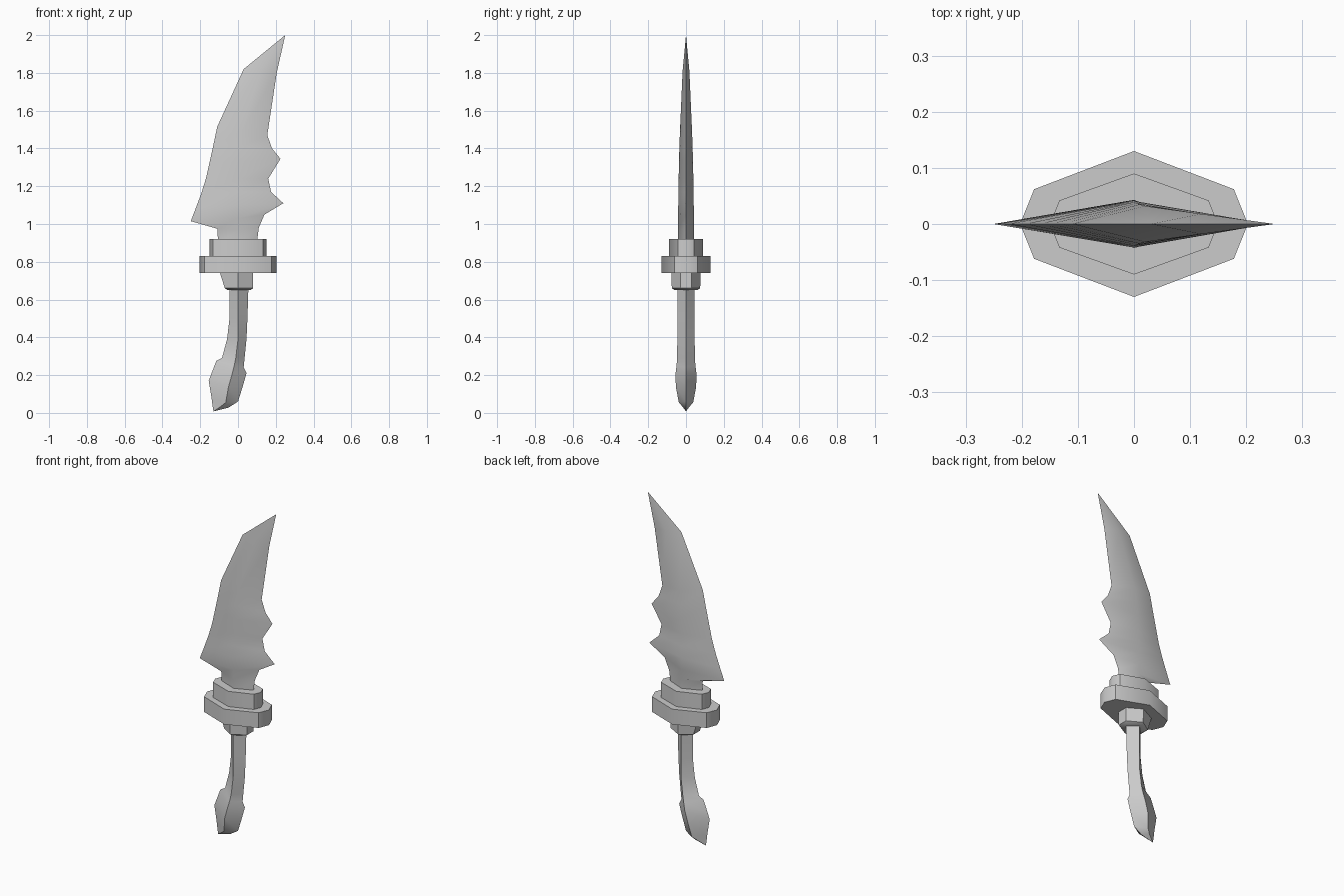
import bpy, bmesh, math

if "Cube" in bpy.data.objects:
    bpy.data.objects.remove(bpy.data.objects["Cube"], do_unlink=True)

grey = bpy.data.materials.new("plain_grey")
grey.use_nodes = True
COLOUR = (0.6, 0.6, 0.6, 1)
grey.diffuse_color = COLOUR
grey.node_tree.nodes["Principled BSDF"].inputs["Base Color"].default_value = COLOUR


def loft(name, rings):
    """Skin a closed solid through rings of equal point count."""
    bm = bmesh.new()
    loops = [[bm.verts.new(p) for p in ring] for ring in rings]
    n = len(rings[0])
    for a, b in zip(loops, loops[1:]):
        for i in range(n):
            j = (i + 1) % n
            bm.faces.new((a[i], a[j], b[j], b[i]))
    bm.faces.new(loops[0][::-1])
    bm.faces.new(loops[-1])
    bmesh.ops.remove_doubles(bm, verts=bm.verts, dist=0.0005)
    bmesh.ops.recalc_face_normals(bm, faces=bm.faces)
    mesh = bpy.data.meshes.new(name)
    bm.to_mesh(mesh)
    bm.free()
    mesh.materials.append(grey)
    obj = bpy.data.objects.new(name, mesh)
    bpy.context.collection.objects.link(obj)
    bpy.ops.object.select_all(action='DESELECT')
    obj.select_set(True)
    bpy.context.view_layer.objects.active = obj
    bpy.ops.object.shade_smooth_by_angle(angle=math.radians(45))
    return obj


def diamond(left, ridge, right, half):
    """Four-sided section from (x, z) points and a half thickness."""
    return [(left[0], 0, left[1]), (ridge[0], -half, ridge[1]),
            (right[0], 0, right[1]), (ridge[0], half, ridge[1])]


def octagon(tip, side, side_y, depth, z):
    """Guard section, pointed at the front, back and both ends."""
    quarter = [(tip, 0), (side, side_y), (0, depth), (-side, side_y)]
    return [(x, y, z) for x, y in quarter + [(-x, -y) for x, y in quarter]]


# Blade: cutting edge, central ridge, barbed back, half thickness
tip = (0.25, 2.0)
loft("blade", [diamond(*row) for row in (
    ((-0.105, 0.90), (0, 0.90), (0.10, 0.90), 0.043),
    ((-0.11, 0.975), (0, 0.97), (0.11, 0.98), 0.043),
    ((-0.25, 1.015), (0, 1.03), (0.14, 1.05), 0.042),
    ((-0.225, 1.08), (0, 1.10), (0.24, 1.11), 0.041),
    ((-0.195, 1.16), (0, 1.17), (0.175, 1.17), 0.040),
    ((-0.17, 1.24), (0, 1.24), (0.16, 1.24), 0.039),
    ((-0.15, 1.33), (0.005, 1.33), (0.225, 1.345), 0.037),
    ((-0.13, 1.42), (0.01, 1.41), (0.18, 1.40), 0.035),
    ((-0.11, 1.515), (0.02, 1.49), (0.155, 1.47), 0.032),
    ((0.03, 1.82), (0.12, 1.81), (0.205, 1.80), 0.018),
    (tip, tip, tip, 0))])

# Two stepped guards
loft("upper_guard", [octagon(0.15, 0.133, 0.042, 0.09, z) for z in (0.83, 0.92)])
loft("lower_guard", [octagon(0.203, 0.178, 0.062, 0.13, z) for z in (0.74, 0.83)])

# Collar under the guards, tapering on one side
loft("collar", [[(right, -side, z), (right, side, z), (0, depth, z),
                 (left, side, z), (left, -side, z), (0, -depth, z)]
                for left, right, side, depth, z in (
                    (-0.055, 0.065, 0.025, 0.06, 0.65),
                    (-0.07, 0.08, 0.03, 0.075, 0.66),
                    (-0.095, 0.08, 0.03, 0.078, 0.74))])

# Curved grip ending in a hooked pommel
end = (-0.13, 0.008)
loft("grip", [diamond(*row) for row in (
    ((-0.045, 0.66), (0, 0.66), (0.055, 0.66), 0.045),
    ((-0.045, 0.50), (0, 0.50), (0.05, 0.50), 0.045),
    ((-0.058, 0.39), (0, 0.39), (0.045, 0.39), 0.046),
    ((-0.085, 0.29), (-0.012, 0.29), (0.035, 0.29), 0.047),
    ((-0.115, 0.275), (-0.02, 0.25), (0.03, 0.24), 0.050),
    ((-0.14, 0.21), (-0.03, 0.21), (0.045, 0.21), 0.055),
    ((-0.155, 0.17), (-0.05, 0.14), (0.025, 0.14), 0.054),
    ((-0.14, 0.08), (-0.065, 0.055), (0.0, 0.06), 0.038),
    ((-0.135, 0.04), (-0.09, 0.035), (-0.05, 0.028), 0.02),
    (end, end, end, 0))])
